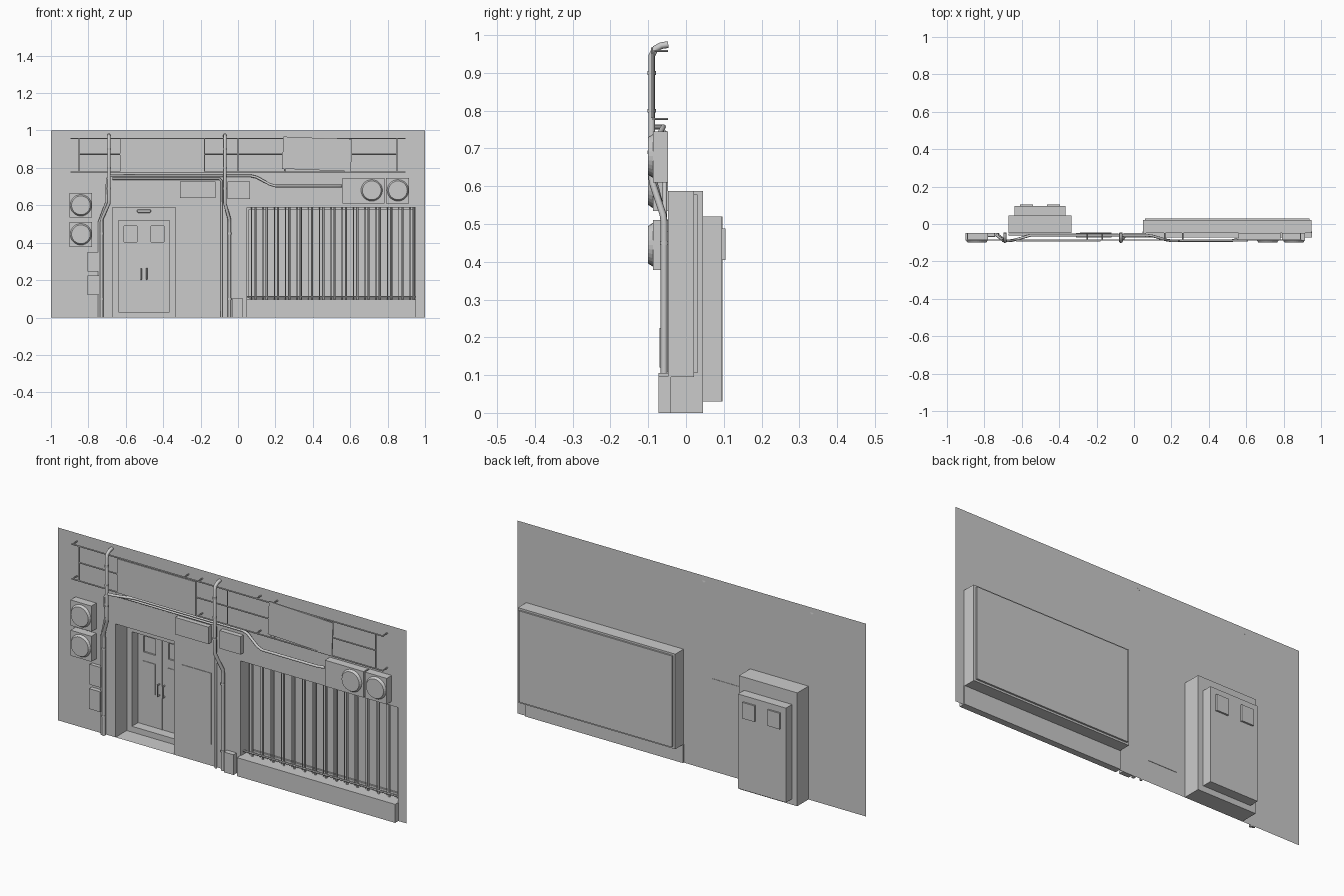
import bpy, bmesh, math
from mathutils import Matrix

if "Cube" in bpy.data.objects:
    bpy.data.objects.remove(bpy.data.objects["Cube"])

WALL = -0.047  # y of the wall surface


def finish(name, bm):
    me = bpy.data.meshes.new(name)
    bmesh.ops.remove_doubles(bm, verts=bm.verts, dist=1e-5)
    bm.to_mesh(me)
    bm.free()
    ob = bpy.data.objects.new(name, me)
    bpy.context.collection.objects.link(ob)
    return ob


def quad(bm, pts):
    bm.faces.new([bm.verts.new(p) for p in pts])


def sheet(bm, r, y, holes=()):
    """Front-facing rectangle r = (x0, x1, z0, z1) with rectangular holes."""
    xs = sorted({r[0], r[1], *[h[i] for h in holes for i in (0, 1)]})
    zs = sorted({r[2], r[3], *[h[i] for h in holes for i in (2, 3)]})
    for a, b in zip(xs, xs[1:]):
        for c, d in zip(zs, zs[1:]):
            mx, mz = (a + b) / 2, (c + d) / 2
            if any(h[0] < mx < h[1] and h[2] < mz < h[3] for h in holes):
                continue
            quad(bm, [(a, y, c), (b, y, c), (b, y, d), (a, y, d)])


def recess(name, r, y0, y1, holes=()):
    """Open-fronted box set into a hole."""
    bm = bmesh.new()
    x0, x1, z0, z1 = r
    ring = [(x0, z0), (x1, z0), (x1, z1), (x0, z1)]
    for (a, b), (c, d) in zip(ring, ring[1:] + ring[:1]):
        quad(bm, [(a, y0, b), (c, y0, d), (c, y1, d), (a, y1, b)])
    sheet(bm, r, y1, holes)
    return finish(name, bm)


def box(name, x0, x1, z0, z1, y0, y1=WALL, tilt=0.0):
    bm = bmesh.new()
    bmesh.ops.create_cube(bm, size=1)
    bmesh.ops.scale(bm, verts=bm.verts, vec=(x1 - x0, y1 - y0, z1 - z0))
    ob = finish(name, bm)
    ob.location = ((x0 + x1) / 2, (y0 + y1) / 2, (z0 + z1) / 2)
    ob.rotation_euler.y = tilt
    return ob


def tube(name, pts, r, sides=2):
    cu = bpy.data.curves.new(name, 'CURVE')
    cu.dimensions = '3D'
    cu.bevel_depth = r
    cu.bevel_resolution = sides
    cu.use_fill_caps = True
    sp = cu.splines.new('POLY')
    sp.points.add(len(pts) - 1)
    for p, co in zip(sp.points, pts):
        p.co = (*co, 1)
    ob = bpy.data.objects.new(name, cu)
    bpy.context.collection.objects.link(ob)
    bpy.ops.object.select_all(action='DESELECT')
    ob.select_set(True)
    bpy.context.view_layer.objects.active = ob
    bpy.ops.object.convert(target='MESH')
    bpy.ops.object.shade_smooth_by_angle(angle=math.radians(50))
    return ob


def fan(name, x, z):
    bm = bmesh.new()
    rot = Matrix.Translation((x, -0.0935, z)) @ Matrix.Rotation(math.pi / 2, 4, 'X')
    bmesh.ops.create_cone(bm, cap_ends=True, segments=28, radius1=0.058,
                          radius2=0.05, depth=0.013, matrix=rot)
    return finish(name, bm)


# wall with openings
DOORWAY = (-0.67, -0.335, 0.0, 0.588)
GATE = (0.047, 0.95, 0.095, 0.588)
bm = bmesh.new()
sheet(bm, (-1, 1, 0, 1), WALL, [DOORWAY, GATE])
finish("wall", bm)

# doorway, double door and window recesses
DOOR = (-0.64, -0.365, 0.03, 0.52)
WINDOWS = [(-0.61, -0.54, 0.405, 0.488), (-0.465, -0.395, 0.405, 0.488)]
recess("doorway", DOORWAY, WALL, 0.045, [DOOR])
recess("double_door", DOOR, 0.045, 0.095, WINDOWS)
for w in WINDOWS:
    recess("door_window", w, 0.095, 0.104)
    box("door_lower_panel", w[0], w[1], 0.2, 0.36, 0.092, 0.095)
box("door_seam", -0.504, -0.501, 0.03, 0.52, 0.092, 0.097)
for x in (-0.518, -0.488):
    tube("door_handle", [(x, 0.095, 0.262), (x, 0.08, 0.262),
                         (x, 0.08, 0.205), (x, 0.095, 0.205)], 0.004, 1)
lamp = box("door_lamp", -0.54, -0.465, 0.56, 0.578, 0.03, 0.045)
mod = lamp.modifiers.new("round", 'BEVEL')
mod.width, mod.segments = 0.007, 2

# barred opening with a stepped back panel and sill
INSET = (0.06, 0.938, 0.105, 0.578)
recess("gate_recess", GATE, WALL, 0.021, [INSET])
recess("gate_back_panel", INSET, 0.021, 0.03)
box("gate_sill", 0.045, 0.953, 0.0, 0.096, -0.073, -0.04)
for i in range(15):
    x = 0.093 + i * 0.0605
    tube("gate_bar", [(x, -0.015, 0.095), (x, -0.015, 0.588)], 0.006, 1)
    tube("gate_thin_bar", [(x - 0.02, -0.008, 0.095), (x - 0.02, -0.008, 0.588)], 0.0025, 0)
tube("gate_rail", [(0.047, -0.02, 0.112), (0.95, -0.02, 0.112)], 0.005, 1)

# air conditioners
for x0, x1, z0, z1, cx, cz in [(-0.9, -0.78, 0.534, 0.667, -0.84, 0.6),
                               (-0.9, -0.78, 0.378, 0.51, -0.84, 0.445),
                               (0.56, 0.782, 0.61, 0.745, 0.715, 0.68),
                               (0.79, 0.915, 0.61, 0.745, 0.855, 0.68)]:
    box("air_conditioner", x0, x1, z0, z1, -0.088)
    fan("air_conditioner_fan", cx, cz)

# wall boxes and flat panel
box("meter_box_upper", -0.805, -0.742, 0.245, 0.35, -0.066)
box("meter_box_lower", -0.805, -0.742, 0.12, 0.225, -0.07)
box("floor_box", -0.03, 0.025, 0.0, 0.105, -0.073)
box("junction_box_left", -0.31, -0.12, 0.64, 0.728, -0.072)
box("junction_box_right", -0.055, 0.065, 0.635, 0.728, -0.072)
box("wall_panel", -0.29, -0.12, 0.11, 0.48, -0.05, -0.045)

# sign railing: rails, posts, wall arms and boards
RY = -0.086
for z, e in ((0.958, 0.895), (0.873, 0.85), (0.778, 0.895)):
    tube("sign_rail", [(-e, RY, z), (e, RY, z)], 0.0035, 1)
for x in (-0.85, -0.18, 0.0, 0.25, 0.85):
    tube("sign_post", [(x, RY, 0.778), (x, RY, 0.958)], 0.0035, 1)
for x in (-0.89, -0.25, -0.17, 0.165, 0.26, 0.89):
    for z in (0.778, 0.958):
        tube("sign_arm", [(x, RY, z), (x, WALL, z)], 0.0035, 1)
box("sign_board_left", -0.63, -0.18, 0.778, 0.955, -0.093, -0.087)
box("sign_board_right", 0.239, 0.607, 0.788, 0.96, -0.093, -0.087, 0.04)


# pipes dropping from the top of the wall
def drop_pipe(name, xt, xb):
    pts = [(xt, WALL, 0.975), (xt, -0.066, 0.972), (xt, -0.081, 0.964),
           (xt, -0.091, 0.945), (xt, -0.091, 0.63), (xt, -0.089, 0.61),
           (xb, -0.061, 0.525), (xb, -0.058, 0.505), (xb, -0.058, 0.0)]
    tube(name, pts, 0.009)
    for z in (0.9, 0.8, 0.69):
        tube(name + "_clamp", [(xt, -0.091, z - 0.005), (xt, -0.091, z + 0.005)], 0.011)
    for z in (0.45, 0.1):
        tube(name + "_clamp", [(xb, -0.058, z - 0.005), (xb, -0.058, z + 0.005)], 0.011)


drop_pipe("left_pipe", -0.69, -0.729)
drop_pipe("centre_pipe", -0.07, -0.046)

# horizontal conduits
tube("long_conduit", [(-0.742, -0.056, 0), (-0.742, -0.056, 0.51), (-0.702, -0.085, 0.62),
                      (-0.7, -0.09, 0.74), (-0.685, -0.09, 0.757), (-0.65, -0.088, 0.757),
                      (-0.55, -0.06, 0.757), (0.07, -0.06, 0.757), (0.1, -0.064, 0.75),
                      (0.17, -0.085, 0.712), (0.2, -0.09, 0.703), (0.52, -0.09, 0.703),
                      (0.555, -0.08, 0.703)], 0.007)
tube("centre_conduit", [(-0.67, -0.056, 0.742), (-0.1, -0.056, 0.742), (-0.088, -0.056, 0.73),
                        (-0.088, -0.056, 0.0)], 0.006)
